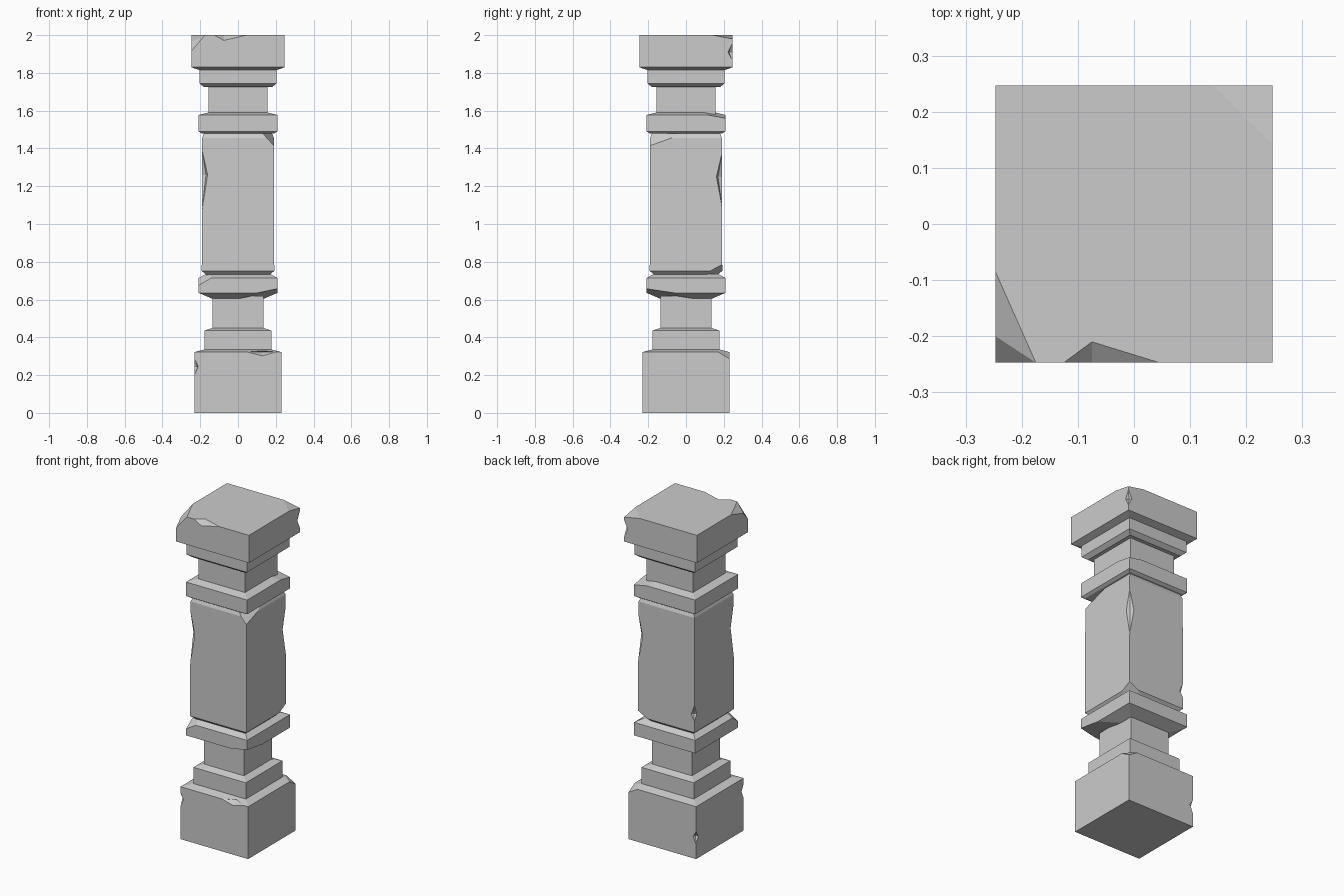
import bpy, bmesh
from mathutils import Vector

if "Cube" in bpy.data.objects:
    bpy.data.objects.remove(bpy.data.objects["Cube"])


def link_mesh(name, bm):
    bmesh.ops.recalc_face_normals(bm, faces=bm.faces)
    me = bpy.data.meshes.new(name)
    bm.to_mesh(me)
    bm.free()
    ob = bpy.data.objects.new(name, me)
    bpy.context.collection.objects.link(ob)
    return ob


def block(name, profile, chops=()):
    """Square stacked block from (half width, z) profile; chops are 3-point planes."""
    bm = bmesh.new()
    rings = [[bm.verts.new((sx * r, sy * r, z))
              for sx, sy in ((-1, -1), (1, -1), (1, 1), (-1, 1))] for r, z in profile]
    bm.faces.new(rings[0][::-1])
    bm.faces.new(rings[-1])
    for a, b in zip(rings, rings[1:]):
        for i in range(4):
            j = (i + 1) % 4
            bm.faces.new((a[i], a[j], b[j], b[i]))
    centre = Vector((0, 0, (profile[0][1] + profile[-1][1]) / 2))
    for pts in chops:
        a, b, c = map(Vector, pts)
        n = (b - a).cross(c - a).normalized()
        if n.dot(a - centre) < 0:
            n = -n
        cut = bmesh.ops.bisect_plane(bm, geom=bm.verts[:] + bm.edges[:] + bm.faces[:],
                                     plane_co=a, plane_no=n, clear_outer=True)
        edges = [e for e in cut["geom_cut"] if isinstance(e, bmesh.types.BMEdge)]
        bmesh.ops.holes_fill(bm, edges=edges, sides=0)
    return link_mesh(name, bm)


def carve(ob, points):
    """Subtract the convex hull of a few points."""
    bm = bmesh.new()
    for p in points:
        bm.verts.new(p)
    bmesh.ops.convex_hull(bm, input=bm.verts[:])
    cutter = link_mesh("chip_cutter", bm)
    cutter.hide_render = True
    mod = ob.modifiers.new("chip", 'BOOLEAN')
    mod.operation, mod.solver, mod.object = 'DIFFERENCE', 'EXACT', cutter
    bpy.context.view_layer.objects.active = ob
    bpy.ops.object.modifier_apply(modifier=mod.name)
    bpy.data.objects.remove(cutter)


def edge_dent(ob, sx, sy, r, z, up, down, depth, width):
    """Pointed dent in a vertical corner edge."""
    c = Vector((sx * r, sy * r, z))
    d = Vector((sx, sy, 0)).normalized()
    s = Vector((-d.y, d.x, 0))
    carve(ob, [c - d * depth, c + d * depth, c + s * width, c - s * width,
               c + Vector((0, 0, up)), c - Vector((0, 0, down))])


def rim_dent(ob, x0, x1, xm, y, z, inward, drop):
    """Pointed dent in a front top edge."""
    carve(ob, [(x0, y, z), (x1, y, z), (xm, y + inward, z), (xm, y, z - drop),
               (xm, y - inward, z), (xm, y, z + drop)])


# Base block
base = block("base", [(.23, 0), (.23, .322), (.18, .335)],
             [((.23, .17, .322), (.17, .23, .322), (.23, .23, .287))])
edge_dent(base, -1, -1, .23, .245, .04, .045, .022, .035)
edge_dent(base, -1, 1, .23, .135, .035, .05, .022, .04)
rim_dent(base, .05, .2, .13, -.23, .322, .04, .02)

# Lower step and neck
block("lower_step", [(.178, .33), (.178, .435), (.135, .45)])
block("lower_neck", [(.135, .44), (.135, .62)])

# Lower ring
block("lower_ring", [(.138, .605), (.208, .635), (.208, .715), (.17, .735)],
      [((-.208, -.208, .675), (-.14, -.208, .715), (-.208, -.15, .715)),
       ((.10, -.208, .635), (.208, -.06, .635), (.208, -.208, .657))])

# Main shaft
shaft = block("shaft", [(.168, .73), (.192, .752), (.19, 1.455), (.18, 1.48)],
              [((.19, -.19, 1.415), (.14, -.185, 1.47), (.185, -.05, 1.47)),
               ((.192, .192, .785), (.13, .19, .752), (.19, .13, .752))])
edge_dent(shaft, -1, -1, .191, 1.26, .14, .19, .03, .075)
edge_dent(shaft, 1, 1, .191, 1.25, .13, .16, .03, .075)
edge_dent(shaft, -1, 1, .192, .86, .06, .04, .025, .045)

# Upper ring and neck
block("upper_ring", [(.192, 1.48), (.208, 1.49), (.208, 1.577), (.157, 1.59)],
      [((.208, .208, 1.56), (.208, .10, 1.58), (.10, .208, 1.58))])
block("upper_neck", [(.157, 1.58), (.157, 1.74)])

# Cap step and cap
block("cap_step", [(.18, 1.725), (.205, 1.745), (.205, 1.82)])
cap = block("cap", [(.205, 1.815), (.247, 1.83), (.247, 2)],
            [((-.247, -.085, 2), (-.175, -.247, 2), (-.247, -.2, 1.965)),
             ((-.175, -.247, 2), (-.247, -.2, 1.965), (-.247, -.247, 1.915)),
             ((.247, .14, 2), (.14, .247, 2), (.247, .247, 1.98))])
rim_dent(cap, -.125, .045, -.075, -.247, 2, .037, .028)
edge_dent(cap, 1, 1, .247, 1.91, .05, .05, .028, .045)
